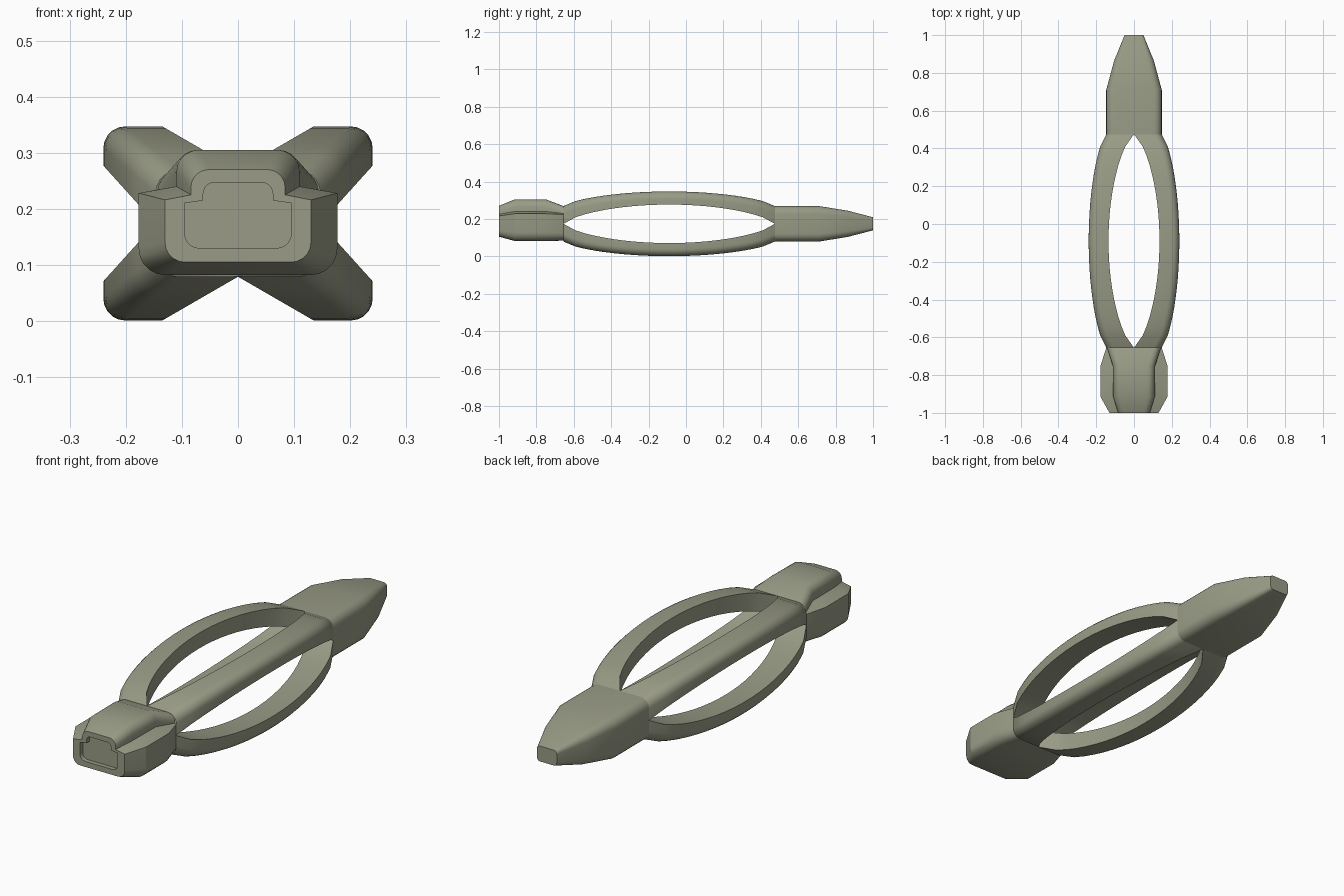
import bpy, bmesh, math

if "Cube" in bpy.data.objects:
    bpy.data.objects.remove(bpy.data.objects["Cube"])

mat = bpy.data.materials.new("olive grey")
mat.diffuse_color = (0.32, 0.33, 0.24, 1)
mat.use_nodes = True
mat.node_tree.nodes["Principled BSDF"].inputs["Base Color"].default_value = mat.diffuse_color
MID = 0.174          # height of the long axis


def arc(cx, cz, r, a0, a1, n=5):
    """Points of a circular arc in the x-z plane, angles in degrees."""
    return [(cx + r * math.cos(math.radians(a0 + (a1 - a0) * i / n)),
             cz + r * math.sin(math.radians(a0 + (a1 - a0) * i / n))) for i in range(n + 1)]


def mirrored(half):
    return half + [(-x, z) for x, z in reversed(half)]


def loft(name, rings, cap_start, cap_end):
    """Skin a list of (y, [(x, z)...]) rings."""
    bm = bmesh.new()
    loops = [[bm.verts.new((x, y, z)) for x, z in pts] for y, pts in rings]
    n = len(loops[0])
    for a, b in zip(loops, loops[1:]):
        for i in range(n):
            j = (i + 1) % n
            bm.faces.new((a[i], a[j], b[j], b[i]))
    caps = [bm.faces.new(loops[0]), bm.faces.new(loops[-1])]
    bmesh.ops.recalc_face_normals(bm, faces=bm.faces[:])
    drop = [f for f, keep in zip(caps, (cap_start, cap_end)) if not keep]
    if drop:
        bmesh.ops.delete(bm, geom=drop, context='FACES_ONLY')
    me = bpy.data.meshes.new(name)
    bm.to_mesh(me)
    bm.free()
    ob = bpy.data.objects.new(name, me)
    bpy.context.collection.objects.link(ob)
    me.materials.append(mat)
    bpy.ops.object.select_all(action='DESELECT')
    ob.select_set(True)
    bpy.context.view_layer.objects.active = ob
    bpy.ops.object.shade_smooth_by_angle(angle=math.radians(28))


# Tapered tail
def tail_ring(w, h, r):
    return mirrored(arc(w - r, MID - h + r, r, -90, 0) + arc(w - r, MID + h - r, r, 0, 90))


loft("tail", [(0.475, tail_ring(0.147, 0.095, 0.042)),
              (0.71, tail_ring(0.147, 0.095, 0.042)),
              (0.865, tail_ring(0.105, 0.07, 0.032)),
              (1.0, tail_ring(0.05, 0.035, 0.016))], False, True)


# Four bowed arms, each a quarter of the body section pushed outward
def arm_ring(f, sx, sz):
    x0, x1 = 0.135 * f, 0.147 + 0.093 * f
    z0, z1 = 0.103 * f, 0.095 + 0.078 * f
    r = 0.042 - 0.003 * f
    pts = [(x0, z0), (x1, z0)] + arc(x1 - r, z1 - r, r, 0, 90) + [(x0, z1)]
    return [(sx * x, MID + sz * z) for x, z in pts]


steps = [-1] + [-0.885 + 1.77 * i / 20 for i in range(21)] + [1]
for sx, side in ((1, "right"), (-1, "left")):
    for sz, level in ((1, "upper"), (-1, "lower")):
        rings = [(-0.09 + 0.565 * t, arm_ring(max(0, 1 - t * t) ** 0.7, sx, sz)) for t in steps]
        loft(f"{level}_{side}_arm", rings, False, False)


# Stepped front block with a shallow recessed panel
def block_ring(w, zb, rb, zs, wi, zi, zt, rt):
    return mirrored(arc(w - rb, zb + rb, rb, -90, 0) + [(w, zs), (wi, zi)]
                    + arc(wi - rt, zt - rt, rt, 0, 90))


panel = block_ring(0.095, 0.13, 0.026, 0.21, 0.062, 0.215, 0.247, 0.02)
loft("front_block", [
    (-0.655, block_ring(0.147, 0.084, 0.042, 0.224, 0.143, 0.229, 0.269, 0.038)),
    (-0.75, block_ring(0.177, 0.082, 0.047, 0.228, 0.112, 0.24, 0.305, 0.04)),
    (-0.915, block_ring(0.177, 0.082, 0.047, 0.228, 0.11, 0.24, 0.305, 0.04)),
    (-1.0, block_ring(0.13, 0.105, 0.035, 0.216, 0.084, 0.225, 0.27, 0.032)),
    (-1.0, panel),
    (-0.98, panel)], True, True)
